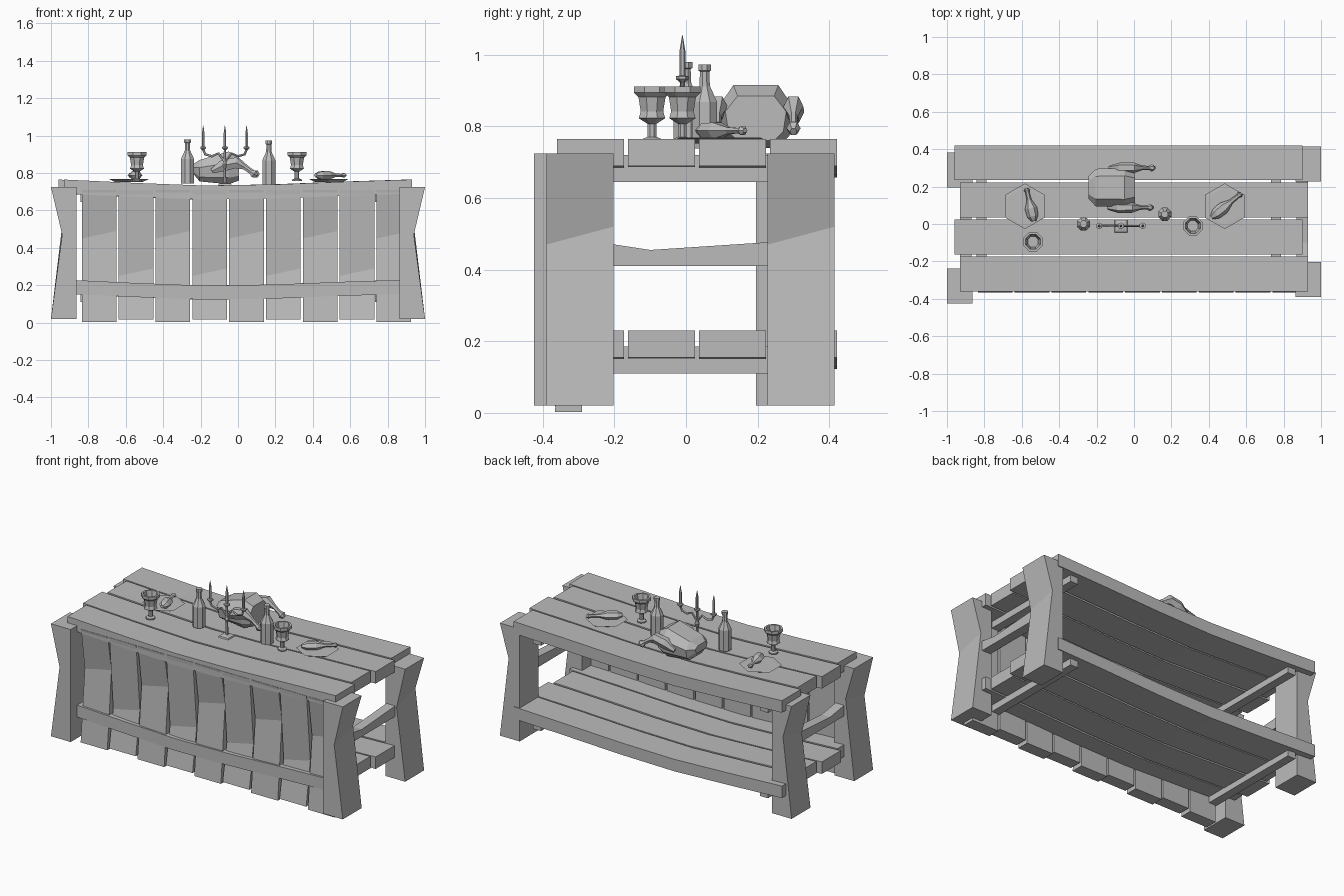
import bpy, bmesh
from math import cos, sin, pi
from mathutils import Vector

if "Cube" in bpy.data.objects:
    bpy.data.objects.remove(bpy.data.objects["Cube"], do_unlink=True)

grey = bpy.data.materials.new("plain grey")
grey.use_nodes = True
grey.diffuse_color = (0.5, 0.5, 0.5, 1)
grey.node_tree.nodes["Principled BSDF"].inputs["Base Color"].default_value = (0.5, 0.5, 0.5, 1)


def loft(name, rings):
    """Skin a row of equal-sided rings and close both ends."""
    bm = bmesh.new()
    rows = [[bm.verts.new(p) for p in ring] for ring in rings]
    n = len(rows[0])
    for a, b in zip(rows, rows[1:]):
        for i in range(n):
            j = (i + 1) % n
            bm.faces.new((a[i], a[j], b[j], b[i]))
    bm.faces.new(rows[0])
    bm.faces.new(rows[-1])
    bmesh.ops.recalc_face_normals(bm, faces=bm.faces)
    mesh = bpy.data.meshes.new(name)
    bm.to_mesh(mesh)
    bm.free()
    mesh.materials.append(grey)
    obj = bpy.data.objects.new(name, mesh)
    bpy.context.collection.objects.link(obj)
    return obj


def box(name, x, y, z):
    return loft(name, [[(a, y[0], z[0]), (a, y[1], z[0]), (a, y[1], z[1]), (a, y[0], z[1])] for a in x])


def lathe(name, x, y, z, profile, n=8):
    """Profile is (radius, height) pairs above the point x, y, z."""
    return loft(name, [[(x + r * cos(2 * pi * (i + 0.5) / n), y + r * sin(2 * pi * (i + 0.5) / n), z + h)
                        for i in range(n)] for r, h in profile])


def tube(name, path, n=6):
    """Path is (point, half width, half height) along a mostly level line."""
    pts = [Vector(p) for p, _, _ in path]
    rings = []
    for k, (_, w, h) in enumerate(path):
        way = pts[min(k + 1, len(pts) - 1)] - pts[max(k - 1, 0)]
        side = way.cross(Vector((0, 0, 1))).normalized()
        up = side.cross(way).normalized()
        rings.append([pts[k] + side * w * cos(2 * pi * i / n) + up * h * sin(2 * pi * i / n) for i in range(n)])
    return loft(name, rings)


# Sagging planks of the table top and the lower shelf, with their cross beams
for label, drop in (("top", 0), ("shelf", 0.535)):
    for k in range(4):
        y0 = -0.36 + 0.198 * k
        shift = 0 if k % 2 == 0 else -0.03
        rings = []
        for x, sag in ((-0.93, 0), (-0.55, 0.018), (-0.18, 0.032), (0.2, 0.026), (0.58, 0.011), (0.93, 0)):
            lo, hi = 0.69 - drop - sag, 0.765 - drop - sag
            rings.append([(x + shift, y0, lo), (x + shift, y0 + 0.187, lo),
                          (x + shift, y0 + 0.187, hi), (x + shift, y0, hi)])
        loft(f"{label}_plank_{k + 1}", rings)
    for side, x in (("right", -0.815), ("left", 0.76)):
        box(f"{label}_beam_{side}", (x - 0.027, x + 0.027), (-0.33, 0.39), (0.645 - drop, 0.72 - drop))

# Legs, notched inwards on their outer faces
for name, s, y in (("front_left", 1, -0.39), ("back_left", 1, 0.228),
                   ("front_right", -1, -0.425), ("back_right", -1, 0.195)):
    y2 = y + 0.187
    rings = []
    for z, out, skew in ((0.02, 1.0, 0), (0.47, 0.94, 0.05), (0.725, 1.0, 0)):
        rings.append([(s * 0.863, y, z), (s * out, y, z), (s * out, y2, z + skew), (s * 0.863, y2, z + skew)])
    loft(f"{name}_leg", rings)

# Bent side braces between the legs
for side, x in (("left", 0.9), ("right", -0.9)):
    loft(f"{side}_brace", [[(x - 0.03, y, lo), (x + 0.03, y, lo), (x + 0.03, y, hi), (x - 0.03, y, hi)]
                           for y, lo, hi in ((-0.25, 0.41, 0.478), (-0.1, 0.41, 0.455), (0.25, 0.41, 0.478))])

# Upright front boards, hollowed at alternating heights
for k in range(9):
    x = -0.835 + 0.197 * k
    x2 = x + 0.185
    foot, bend = (0.003, 0.45) if k % 2 == 0 else (0.018, 0.25)
    rings = []
    for z, front, skew in ((foot, -0.366, 0), (bend, -0.325, 0.04), (0.71, -0.362, 0)):
        rings.append([(x, front, z), (x2, front, z + skew), (x2, -0.29, z + skew), (x, -0.29, z)])
    loft(f"front_board_{k + 1}", rings)

# Goblets with hollow bowls
goblet = ((0.028, 0), (0.028, 0.008), (0.013, 0.014), (0.013, 0.05), (0.04, 0.066), (0.034, 0.085),
          (0.041, 0.125), (0.055, 0.138), (0.055, 0.155), (0.043, 0.155), (0.03, 0.09))
for side, x, y in (("right", -0.54, -0.095), ("left", 0.315, -0.01)):
    lathe(f"{side}_goblet", x, y, 0.757, goblet)

# Bottles
bottle = ((0.038, 0), (0.038, 0.13), (0.016, 0.175), (0.014, 0.215), (0.019, 0.218), (0.019, 0.235))
lathe("right_bottle", -0.27, 0, 0.745, bottle)
lathe("left_bottle", 0.165, 0.052, 0.738, bottle)

# Three-armed candle holder
cx, cy = -0.07, -0.01
lathe("candle_foot", cx, cy, 0.735, ((0.05, 0), (0.045, 0.008), (0.01, 0.014)), 4)
lathe("candle_stem", cx, cy, 0.745, ((0.009, 0), (0.007, 0.08), (0.015, 0.1), (0.008, 0.12), (0.007, 0.18)), 6)
candle = ((0.006, 0), (0.018, 0.01), (0.018, 0.018), (0.008, 0.02), (0.008, 0.09), (0.001, 0.132))
for k, name in enumerate(("right", "middle", "left")):
    s = k - 1
    lathe(f"{name}_candle", cx + s * 0.116, cy, 0.922, candle, 6)
    if s:
        tube(f"{name}_candle_arm", [((cx + s * d, cy, z), 0.006, 0.007) for d, z in
                                    ((0, 0.86), (0.035, 0.905), (0.07, 0.89), (0.105, 0.9), (0.118, 0.93))], 5)

# Plates, each with a drumstick
for side, x, ends in (("right", -0.583, ((-0.535, 0.015), (-0.575, 0.19))),
                      ("left", 0.485, ((0.415, 0.035), (0.575, 0.165)))):
    lathe(f"{side}_plate", x, 0.095, 0.752, ((0.085, 0), (0.122, 0.016), (0.1, 0.017)), 6)
    a, b = (Vector((*e, 0.788)) for e in ends)
    tube(f"{side}_drumstick", [(a.lerp(b, t), w, w * 0.8) for t, w in
                               ((0, 0.012), (0.15, 0.03), (0.4, 0.033), (0.65, 0.013), (0.88, 0.011), (0.95, 0.017), (1, 0.008))])

# Roast bird: faceted body and two legs
rings = []
for x, w, lo, hi in ((-0.243, 0.06, 0.8, 0.845), (-0.205, 0.1, 0.755, 0.87), (-0.05, 0.105, 0.74, 0.915), (0.005, 0.085, 0.76, 0.885)):
    mid = (lo + hi) / 2
    rings.append([(x, 0.195 + w * u, mid + (hi - lo) / 2 * v) for u, v in
                  ((1, 0.3), (0.6, 1), (-0.6, 1), (-1, 0.3), (-0.9, -0.6), (-0.6, -1), (0.6, -1), (0.9, -0.6))])
loft("roast_body", rings)
for side, y, dx in (("front", 0.088, 0), ("back", 0.3, 0.01)):
    tube(f"roast_{side}_leg", [((x + dx, y, z), w, w * 1.2) for x, z, w in
                               ((-0.14, 0.81, 0.012), (-0.08, 0.84, 0.03), (-0.01, 0.855, 0.028), (0.035, 0.83, 0.012),
                                (0.07, 0.805, 0.011), (0.085, 0.795, 0.02), (0.1, 0.785, 0.01))])
